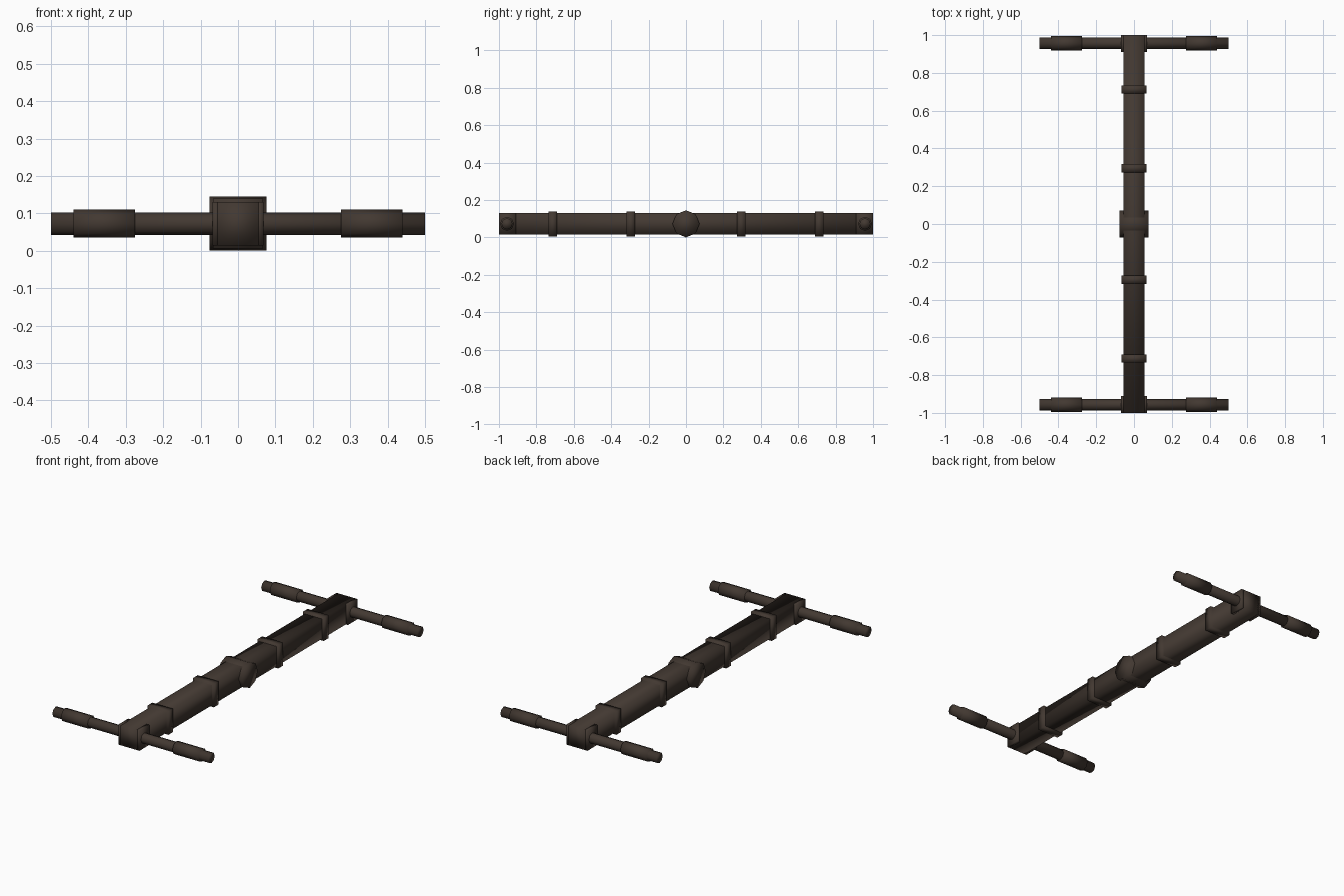
import bpy, math

if "Cube" in bpy.data.objects:
    bpy.data.objects.remove(bpy.data.objects["Cube"])

ZC = 0.0725  # height of the common centre line

wood = bpy.data.materials.new("dark_brown")
wood.diffuse_color = (0.055, 0.040, 0.031, 1)
wood.use_nodes = True
wood.node_tree.nodes["Principled BSDF"].inputs["Base Color"].default_value = wood.diffuse_color


def finish(name):
    ob = bpy.context.object
    ob.name = name
    bpy.ops.object.transform_apply(location=False, rotation=True, scale=True)
    bpy.ops.object.shade_smooth()
    ob.data.materials.append(wood)
    return ob


def box(name, loc, size):
    bpy.ops.mesh.primitive_cube_add(size=1, location=loc)
    bpy.context.object.scale = size
    return finish(name)


def rod(name, x0, x1, y, radius, sides=8):
    # cylinder lying along x
    bpy.ops.mesh.primitive_cylinder_add(
        vertices=sides, radius=radius, depth=x1 - x0,
        location=((x0 + x1) / 2, y, ZC), rotation=(0, math.pi / 2, 0))
    return finish(name)


# Long central beam and the hub crossing its middle
box("beam", (0, 0, ZC), (0.11, 2.0, 0.116))
rod("hub", -0.076, 0.076, 0, 0.0725)

for end, s in (("front", -1), ("back", 1)):
    # Straps wrapped around the beam
    for i, y in enumerate((0.295, 0.712)):
        box(f"{end}_strap_{i + 1}", (0, s * y, ZC), (0.134, 0.044, 0.134))
    # Crossbar through the beam end
    y = s * 0.957
    rod(f"{end}_crossbar", -0.5, 0.5, y, 0.030)
    for side, t in (("left", -1), ("right", 1)):
        # Cheek plate on the beam end and thick grip on the crossbar
        box(f"{end}_{side}_cheek", (t * 0.059, s * 0.955, ZC), (0.018, 0.09, 0.116))
        a, b = sorted((t * 0.275, t * 0.44))
        rod(f"{end}_{side}_grip", a, b, y, 0.0375)
